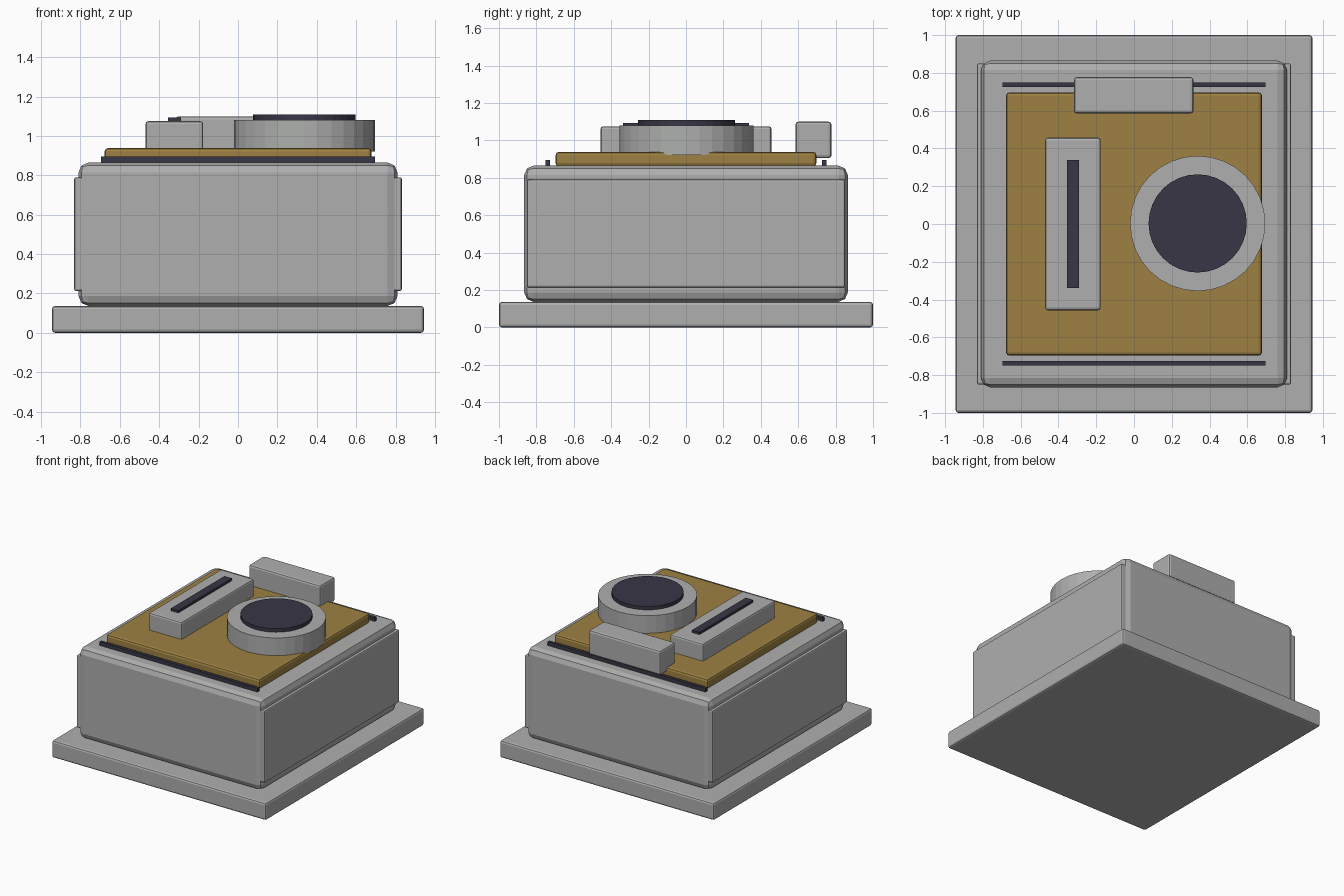
import bpy
import math

old = bpy.data.objects.get("Cube")
if old:
    bpy.data.objects.remove(old, do_unlink=True)


def material(name, rgb):
    mat = bpy.data.materials.new(name)
    mat.use_nodes = True
    colour = (*rgb, 1)
    mat.diffuse_color = colour
    mat.node_tree.nodes["Principled BSDF"].inputs["Base Color"].default_value = colour
    return mat


GREY = material("light grey", (0.42, 0.43, 0.42))
BRASS = material("brass", (0.34, 0.22, 0.055))
DARK = material("dark slate", (0.04, 0.037, 0.06))


def finish(obj, name, mat, bevel, segments=2):
    obj.name = name
    obj.data.materials.append(mat)
    if bevel:
        mod = obj.modifiers.new("rounded edges", "BEVEL")
        mod.width = bevel
        mod.segments = segments
        mod.limit_method = "ANGLE"
        mod.angle_limit = math.radians(40)
    return obj


def box(name, mat, x, y, z, bevel=0.0, segments=2):
    """Box spanning the given (low, high) ranges."""
    spans = (x, y, z)
    bpy.ops.mesh.primitive_cube_add(size=1, location=[(a + b) / 2 for a, b in spans])
    obj = bpy.context.object
    obj.scale = [b - a for a, b in spans]
    bpy.ops.object.transform_apply(location=False, rotation=False, scale=True)
    return finish(obj, name, mat, bevel, segments)


def disc(name, mat, centre, radius, z, sides):
    bpy.ops.mesh.primitive_cylinder_add(
        vertices=sides, radius=radius, depth=z[1] - z[0],
        location=(*centre, (z[0] + z[1]) / 2))
    return finish(bpy.context.object, name, mat, 0)


# Plinth and housing
box("base_plinth", GREY, (-0.945, 0.945), (-1, 1), (0, 0.137), 0.016)
box("housing", GREY, (-0.81, 0.81), (-0.865, 0.865), (0.137, 0.865), 0.05)

# Side panels and the thin seams along the front and back of the lid
for side, s in (("left", 1), ("right", -1)):
    box(side + "_panel", GREY, sorted((s * 0.77, s * 0.832)), (-0.85, 0.85),
        (0.213, 0.79), 0.01)
for end, y in (("front", -0.738), ("back", 0.738)):
    box(end + "_seam", DARK, (-0.697, 0.697), (y - 0.012, y + 0.012), (0.865, 0.895))

# Brass top plate
box("top_plate", BRASS, (-0.678, 0.678), (-0.697, 0.697), (0.86, 0.939), 0.018)

# Slotted block
box("slot_block", GREY, (-0.47, -0.177), (-0.457, 0.457), (0.92, 1.075), 0.014)
box("slot", DARK, (-0.356, -0.29), (-0.338, 0.338), (1.06, 1.094))

# Rear block
box("rear_block", GREY, (-0.318, 0.315), (0.585, 0.778), (0.905, 1.1), 0.016)

# Round port with its dark cap
PORT = (0.337, 0.003)
disc("port_ring", GREY, PORT, 0.358, (0.922, 1.08), 32)
disc("port_cap", DARK, PORT, 0.26, (1.07, 1.108), 32)
